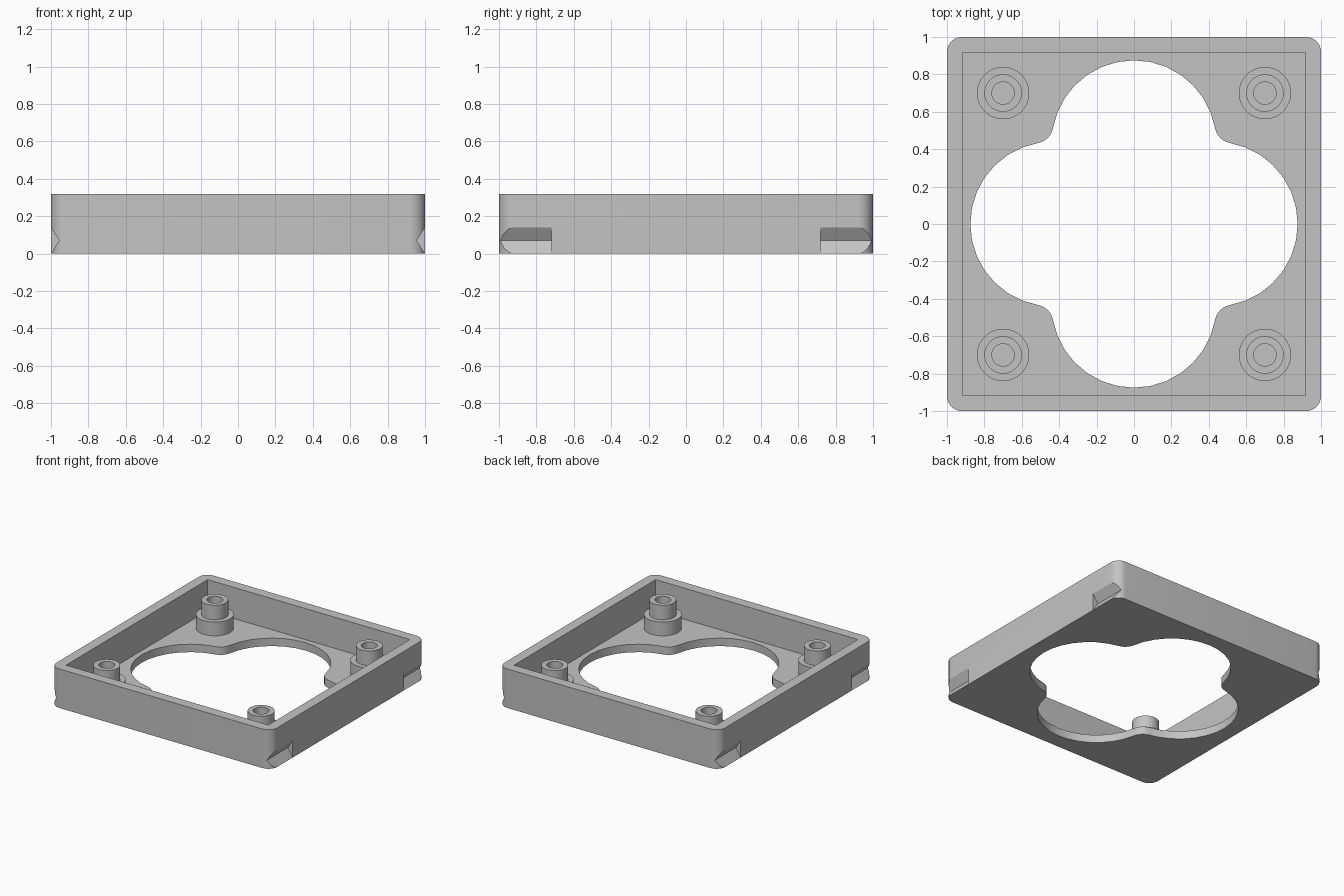
import bpy, bmesh
from math import sin, cos, pi, radians, atan2, hypot

if "Cube" in bpy.data.objects:
    bpy.data.objects.remove(bpy.data.objects["Cube"], do_unlink=True)

HEIGHT, FLOOR, INNER = 0.32, 0.065, 0.917
gray = bpy.data.materials.new("Plain gray")
gray.use_nodes = True
COLOR = (0.55, 0.55, 0.55, 1)
gray.diffuse_color = COLOR
gray.node_tree.nodes["Principled BSDF"].inputs["Base Color"].default_value = COLOR


def make_object(name, bm):
    bmesh.ops.recalc_face_normals(bm, faces=bm.faces)
    mesh = bpy.data.meshes.new(name)
    bm.to_mesh(mesh)
    bm.free()
    mesh.materials.append(gray)
    obj = bpy.data.objects.new(name, mesh)
    bpy.context.collection.objects.link(obj)
    return obj


def prism(name, base, offset):
    """Extrude a closed outline along an offset."""
    bm = bmesh.new()
    face = bm.faces.new([bm.verts.new(p) for p in base])
    new = bmesh.ops.extrude_face_region(bm, geom=[face])["geom"]
    verts = [v for v in new if isinstance(v, bmesh.types.BMVert)]
    bmesh.ops.translate(bm, verts=verts, vec=offset)
    return make_object(name, bm)


def arc(cx, cy, r, start, end, steps):
    angles = [start + (end - start) * i / steps for i in range(steps + 1)]
    return [(cx + r * cos(a), cy + r * sin(a)) for a in angles]


def at_height(points, z):
    return [(x, y, z) for x, y in points]


def activate(obj):
    bpy.ops.object.select_all(action="DESELECT")
    obj.select_set(True)
    bpy.context.view_layer.objects.active = obj


def cut(target, cutter):
    cutter.hide_render = True
    mod = target.modifiers.new("Cut", "BOOLEAN")
    mod.operation, mod.solver, mod.object = "DIFFERENCE", "EXACT", cutter
    activate(target)
    bpy.ops.object.modifier_apply(modifier=mod.name)
    bpy.data.objects.remove(cutter, do_unlink=True)


def smooth(obj):
    activate(obj)
    bpy.ops.object.shade_smooth_by_angle(angle=radians(30))


# Tray body with rounded outer corners
R = 0.08
outline = []
for i, (sx, sy) in enumerate([(1, 1), (-1, 1), (-1, -1), (1, -1)]):
    outline += arc(sx * (1 - R), sy * (1 - R), R, i * pi / 2, (i + 1) * pi / 2, 8)
tray = prism("tray", at_height(outline, 0), (0, 0, HEIGHT))

# Square pocket
square = [(-INNER, -INNER), (INNER, -INNER), (INNER, INNER), (-INNER, INNER)]
cut(tray, prism("pocket_cutter", at_height(square, FLOOR), (0, 0, HEIGHT)))

# Four-lobed floor opening with rounded points between the lobes
LOBE_Y, LOBE_R, FILLET_R, FILLET_C = 0.435, 0.44, 0.1, 0.5315
tilt = atan2(FILLET_C - LOBE_Y, FILLET_C)
quarter = arc(0, LOBE_Y, LOBE_R, tilt, pi - tilt, 14)
quarter += arc(-FILLET_C, FILLET_C, FILLET_R, -tilt, tilt - pi / 2, 6)[1:-1]
opening = []
for i in range(4):
    c, s = round(cos(i * pi / 2)), round(sin(i * pi / 2))
    opening += [(c * x - s * y, s * x + c * y) for x, y in quarter]
cut(tray, prism("opening_cutter", at_height(opening, -0.1), (0, 0, 0.3)))

# V-shaped pry notches in the sides near each corner
for sx in (-1, 1):
    for sy in (-1, 1):
        vee = [(0.955, 0.07), (1.0193, -0.03), (1.0193, 0.17)]
        base = [(sx * x, sy * 0.72, z) for x, z in vee]
        cut(tray, prism("notch_cutter", base, (0, sy * 0.4, 0)))
smooth(tray)


# Stepped hollow bosses on the floor
def boss(name, x, y, segments=32):
    profile = [(0.14, FLOOR), (0.14, 0.178), (0.1, 0.178),
               (0.1, 0.297), (0.06, 0.297), (0.06, FLOOR)]
    bm = bmesh.new()
    rings = []
    for r, z in profile:
        ring = arc(x, y, r, 0, 2 * pi, segments)[:-1]
        rings.append([bm.verts.new(p) for p in at_height(ring, z)])
    for a, b in zip(rings, rings[1:]):
        for i in range(segments):
            j = (i + 1) % segments
            bm.faces.new((a[i], a[j], b[j], b[i]))
    smooth(make_object(name, bm))


for sx, side in ((-1, "right"), (1, "left")):
    for sy, end in ((-1, "front"), (1, "back")):
        boss(f"{end}_{side}_boss", sx * 0.7, sy * 0.7)
